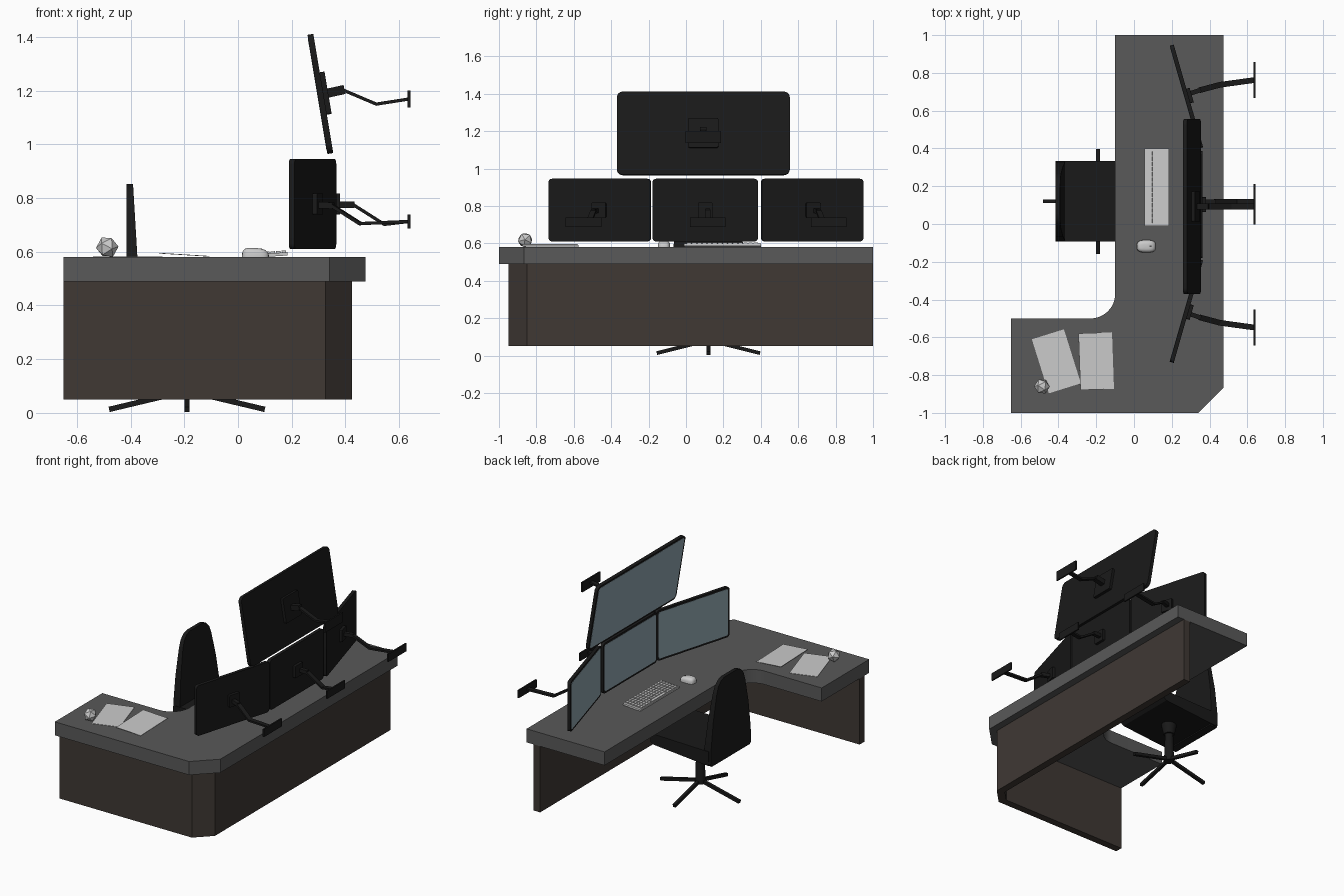
import bpy, bmesh, math
from math import radians, sin, cos, pi
from mathutils import Matrix, Vector

if "Cube" in bpy.data.objects:
    bpy.data.objects.remove(bpy.data.objects["Cube"])


def mat(name, rgb):
    m = bpy.data.materials.new(name)
    m.diffuse_color = (*rgb, 1)
    m.use_nodes = True
    m.node_tree.nodes["Principled BSDF"].inputs["Base Color"].default_value = m.diffuse_color
    return m


BLACK = mat("black_plastic", (0.01, 0.01, 0.01))
TOP = mat("desk_grey", (0.1, 0.1, 0.1))
WOOD = mat("dark_wood", (0.05, 0.04, 0.034))
SCREEN = mat("screen_glass", (0.28, 0.38, 0.43))
# local x, y, z -> world y, z, x
FACING = Matrix(((0, 0, 1, 0), (1, 0, 0, 0), (0, 1, 0, 0), (0, 0, 0, 1)))


def finish(name, bm, material=None, smooth=False):
    bmesh.ops.recalc_face_normals(bm, faces=bm.faces)
    me = bpy.data.meshes.new(name)
    bm.to_mesh(me)
    bm.free()
    ob = bpy.data.objects.new(name, me)
    bpy.context.collection.objects.link(ob)
    if material:
        me.materials.append(material)
    if smooth:
        bpy.ops.object.select_all(action='DESELECT')
        ob.select_set(True)
        bpy.context.view_layer.objects.active = ob
        bpy.ops.object.shade_smooth_by_angle(angle=radians(35))
    return ob


def prism(name, outline, z0, z1, material=None, mx=Matrix(), smooth=False, shape=None):
    bm = bmesh.new()
    low = [bm.verts.new((x, y, z0)) for x, y in outline]
    high = [bm.verts.new((x, y, z1)) for x, y in outline]
    n = len(outline)
    bm.faces.new(low)
    bm.faces.new(high)
    for i in range(n):
        bm.faces.new((low[i], low[(i + 1) % n], high[(i + 1) % n], high[i]))
    if shape:
        for v in bm.verts:
            v.co = shape(v.co)
    bm.transform(mx)
    return finish(name, bm, material, smooth)


def rounded(w, h, r, n=6):
    pts = []
    for k, (sx, sy) in enumerate(((1, 1), (-1, 1), (-1, -1), (1, -1))):
        for i in range(n + 1):
            a = (k + i / n) * pi / 2
            pts.append((sx * (w / 2 - r) + r * cos(a), sy * (h / 2 - r) + r * sin(a)))
    return pts


def add_box(bm, size, mx):
    bmesh.ops.create_cube(bm, size=1, matrix=mx @ Matrix.Diagonal((*size, 1)))


def add_beam(bm, a, b, w, h):
    a, b = Vector(a), Vector(b)
    d = b - a
    rot = d.to_track_quat('X', 'Z').to_matrix().to_4x4()
    add_box(bm, (d.length + h * 0.4, w, h), Matrix.Translation((a + b) / 2) @ rot)


def cylinder(name, r1, r2, z0, z1, x, y, material):
    bm = bmesh.new()
    bmesh.ops.create_cone(bm, cap_ends=True, segments=24, radius1=r1, radius2=r2,
                          depth=z1 - z0, matrix=Matrix.Translation((x, y, (z0 + z1) / 2)))
    return finish(name, bm, material, True)


# Desk: L-shaped top with rounded inner corner, and privacy panels below
arc = [(-0.23 + 0.13 * cos(-i / 12 * pi / 2), -0.37 + 0.13 * sin(-i / 12 * pi / 2)) for i in range(13)]
prism("desk_top", [(-0.65, -1), (0.34, -1), (0.475, -0.865), (0.475, 1), (-0.1, 1)] + arc + [(-0.65, -0.5)],
      0.49, 0.58, TOP, smooth=True)
prism("desk_panels", [(-0.65, -0.95), (0.325, -0.95), (0.425, -0.85), (0.425, 1),
                      (0.375, 1), (0.375, -0.829), (0.304, -0.9), (-0.65, -0.9)], 0.05, 0.49, WOOD)

# Monitors with screens and rear mounting plates
MID = 0.107


def monitor(name, loc, w, h, r, yaw, pitch, plate):
    mx = (Matrix.Translation(loc) @ Matrix.Rotation(radians(yaw), 4, 'Z')
          @ Matrix.Rotation(radians(pitch), 4, 'Y') @ FACING)
    prism(name + "_case", rounded(w, h, r), 0, 0.022, BLACK, mx, True)
    prism(name + "_screen", rounded(w - 0.026, h - 0.026, r * 0.6), -0.0012, 0.002, SCREEN, mx, True)
    prism(name + "_mount_plate", rounded(plate, plate, 0.006, 2), 0.02, 0.04, BLACK, mx)


def arm(name, pts, plate_h, stub):
    bm = bmesh.new()
    add_beam(bm, pts[0], pts[1], stub, stub)
    for a, b in zip(pts[1:], pts[2:]):
        add_beam(bm, a, b, 0.03, 0.012)
    e = Vector(pts[-1])
    add_box(bm, (0.01, 0.19, plate_h), Matrix.Translation(e))
    finish(name, bm, BLACK)


monitor("center_monitor", (0.34, 0.103, 0.778), 0.565, 0.335, 0.02, 0, 0, 0.08)
monitor("upper_monitor", (0.296, 0.0925, 1.186), 0.925, 0.45, 0.032, 0, -9.5, 0.16)
arm("center_arm", [(0.36, 0.117, 0.775), (0.43, 0.117, 0.775), (0.545, 0.117, 0.702), (0.637, 0.117, 0.713)], 0.052, 0.024)
arm("upper_arm", [(0.33, 0.0925, 1.19), (0.39, 0.0925, 1.203), (0.515, 0.0925, 1.15), (0.637, 0.0925, 1.169)], 0.065, 0.034)
for side, s in (("left", 1), ("right", -1)):
    monitor(side + "_monitor", (0.267, MID + s * 0.565, 0.778), 0.565, 0.335, 0.02, 16 * s, 0, 0.08)
    arm(side + "_arm", [(x, MID + s * dy, z) for x, dy, z in
                        ((0.285, 0.58, 0.775), (0.35, 0.602, 0.772), (0.455, 0.63, 0.705), (0.637, 0.655, 0.713))],
        0.052, 0.024)

# Chair: four-legged base, column, wedge seat, tapered back
CX, CY = -0.19, 0.12
bm = bmesh.new()
for i in range(4):
    d = Vector((cos(i * pi / 2), sin(i * pi / 2), 0))
    c = Vector((CX, CY, 0))
    reach = 0.286 if i % 2 == 0 else 0.272
    add_beam(bm, c + Vector((0, 0, 0.082)), c + d * reach + Vector((0, 0, 0.014)), 0.02, 0.02)
finish("chair_base", bm, BLACK)
cylinder("chair_column", 0.032, 0.026, 0.065, 0.27, CX, CY, BLACK)
cylinder("chair_collar", 0.035, 0.05, 0.26, 0.335, CX, CY, BLACK)
prism("chair_seat", [(-0.4, 0.31), (0.01, 0.345), (0.03, 0.36), (0.03, 0.4), (0.01, 0.415), (-0.4, 0.405)],
      -0.2125, 0.2125, BLACK, Matrix.Translation((0, CY, 0)) @ Matrix.Rotation(pi / 2, 4, 'X'))
half = [(0.2, 0.305), (0.2125, 0.32), (0.208, 0.42), (0.185, 0.6), (0.15, 0.76), (0.132, 0.81), (0.105, 0.84), (0.07, 0.853)]
prism("chair_back", half + [(-y, z) for y, z in reversed(half)], 0, 1, BLACK,
      Matrix.Translation((-0.415, CY, 0)) @ FACING, True,
      shape=lambda c: Vector((c.x, c.y, c.z * (0.024 + 0.06 * (0.853 - c.y)))))

# Keyboard: tilted tray with key rows and a space bar
kmx = Matrix.Translation((0.12, 0.195, 0.588)) @ Matrix.Rotation(radians(-4), 4, 'Y')
bm = bmesh.new()
add_box(bm, (0.13, 0.41, 0.012), kmx)
for row in range(6):
    x = -0.052 + row * 0.0208
    keys = [(-0.178 + i * 0.0274, 0.022) for i in range(14)]
    if row == 0:
        keys = [k for k in keys if abs(k[0]) > 0.08] + [(0.0, 0.15)]
    for y, w in keys:
        add_box(bm, (0.0165, w, 0.008), kmx @ Matrix.Translation((x, y, 0.009)))
finish("keyboard", bm)

# Mouse: domed rounded body with a wheel
bm = bmesh.new()
bmesh.ops.create_uvsphere(bm, u_segments=28, v_segments=16, radius=1)


def soft(t):
    return math.copysign(abs(t) ** 0.65, t)


for v in bm.verts:
    z = max(v.co.z, 0)
    v.co = Vector((0.065 + 0.05 * soft(v.co.x), -0.118 + 0.033 * soft(v.co.y),
                   0.58 + (0.034 - 0.006 * v.co.x) * soft(z)))
bmesh.ops.remove_doubles(bm, verts=bm.verts, dist=0.00005)
finish("mouse", bm, None, True)
bm = bmesh.new()
bmesh.ops.create_cone(bm, cap_ends=True, segments=16, radius1=0.009, radius2=0.009, depth=0.006,
                      matrix=Matrix.Translation((0.085, -0.118, 0.604)) @ Matrix.Rotation(pi / 2, 4, 'X'))
finish("mouse_wheel", bm, TOP, True)

# Paper sheets and a crumpled paper ball
for name, loc, ang, tilt in (("paper_sheet_a", (-0.411, -0.727, 0.583), 17.4, 0),
                             ("paper_sheet_b", (-0.2, -0.726, 0.589), 2, 3.5)):
    bm = bmesh.new()
    add_box(bm, (0.178, 0.3, 0.002), Matrix.Translation(loc) @ Matrix.Rotation(radians(ang), 4, 'Z')
            @ Matrix.Rotation(radians(tilt), 4, 'Y'))
    finish(name, bm)
bm = bmesh.new()
bmesh.ops.create_icosphere(bm, subdivisions=1, radius=0.042,
                           matrix=Matrix.Translation((-0.487, -0.86, 0.617)) @ Matrix.Rotation(0.5, 4, 'X')
                           @ Matrix.Rotation(0.4, 4, 'Y'))
finish("paper_ball", bm)
